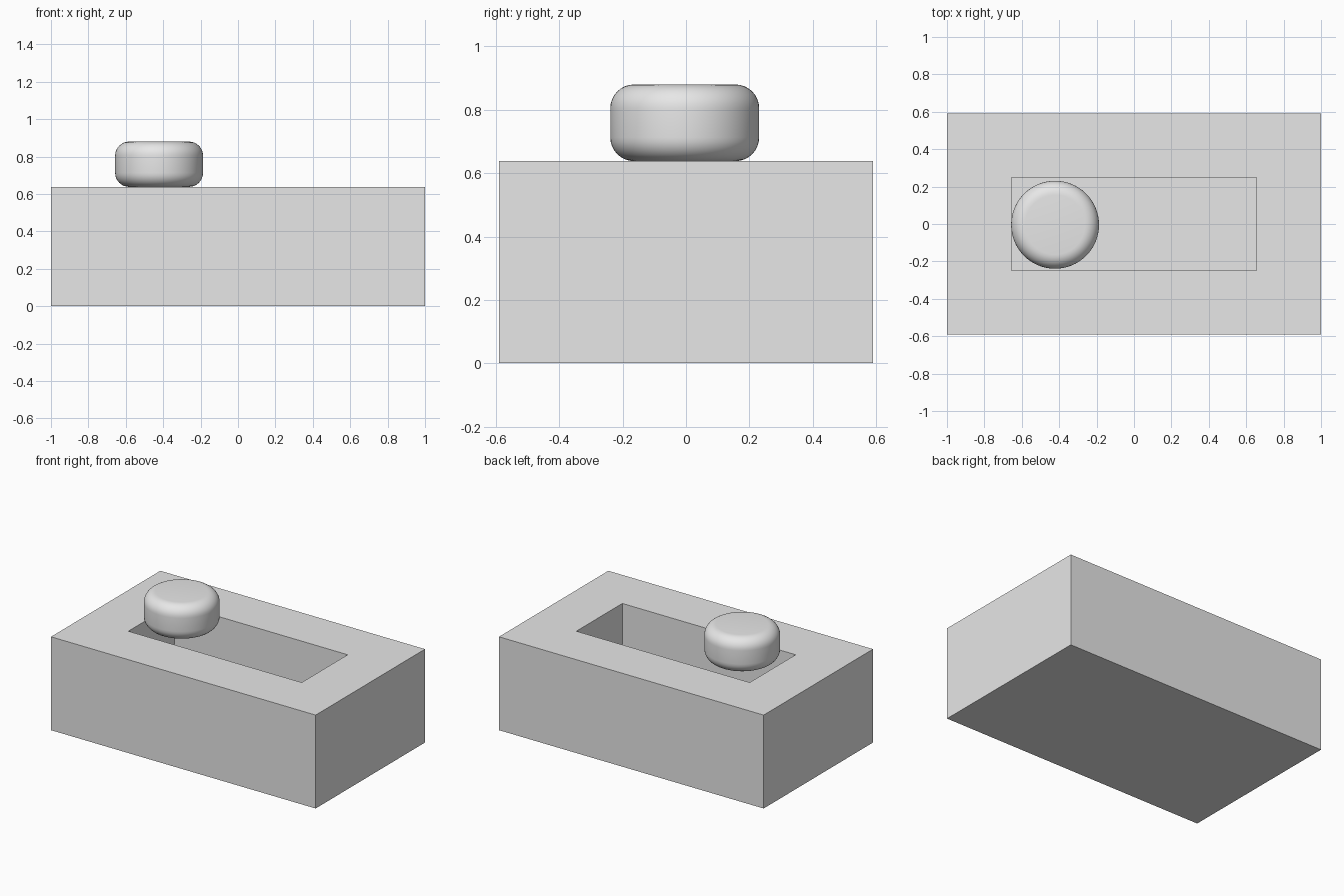
import bpy
import bmesh
import math
from mathutils import Matrix, Vector

default = bpy.data.objects.get("Cube")
if default:
    bpy.data.objects.remove(default, do_unlink=True)

# Single plain grey
grey = bpy.data.materials.new("plain_grey")
grey.use_nodes = True
grey.diffuse_color = (0.8, 0.8, 0.8, 1)
grey.node_tree.nodes["Principled BSDF"].inputs["Base Color"].default_value = (0.8, 0.8, 0.8, 1)


def add_object(name, bm):
    bmesh.ops.recalc_face_normals(bm, faces=bm.faces)
    mesh = bpy.data.meshes.new(name)
    bm.to_mesh(mesh)
    bm.free()
    mesh.materials.append(grey)
    obj = bpy.data.objects.new(name, mesh)
    bpy.context.collection.objects.link(obj)
    return obj


# Base block with a rectangular slot sunk into its top
LENGTH, WIDTH, HEIGHT = 2.0, 1.18, 0.638
SLOT_LENGTH, SLOT_WIDTH, SLOT_DEPTH = 1.31, 0.496, 0.45

bm = bmesh.new()
bmesh.ops.create_cube(bm, size=1, matrix=Matrix.Translation((0, 0, HEIGHT / 2))
                      @ Matrix.Diagonal((LENGTH, WIDTH, HEIGHT, 1)))
bm.normal_update()
top = max(bm.faces, key=lambda f: f.calc_center_median().z)
bmesh.ops.inset_region(bm, faces=[top], thickness=0.1)
for v in top.verts:
    v.co.x = math.copysign(SLOT_LENGTH / 2, v.co.x)
    v.co.y = math.copysign(SLOT_WIDTH / 2, v.co.y)
floor = bmesh.ops.extrude_discrete_faces(bm, faces=[top])["faces"][0]
bmesh.ops.translate(bm, verts=floor.verts, vec=Vector((0, 0, -SLOT_DEPTH)))
add_object("slotted_base", bm)

# Round slider knob at the right-hand end of the slot
KNOB_RADIUS, KNOB_HEIGHT = 0.235, 0.242

bm = bmesh.new()
bmesh.ops.create_cone(bm, cap_ends=True, segments=64, radius1=KNOB_RADIUS,
                      radius2=KNOB_RADIUS, depth=KNOB_HEIGHT)
knob = add_object("slider_knob", bm)
knob.location = (-0.422, -0.004, HEIGHT + KNOB_HEIGHT / 2)
bevel = knob.modifiers.new("rounded_rims", "BEVEL")
bevel.width = 0.075
bevel.segments = 8
bevel.limit_method = "ANGLE"
bevel.angle_limit = math.radians(40)
bpy.context.view_layer.objects.active = knob
knob.select_set(True)
bpy.ops.object.modifier_apply(modifier=bevel.name)
bpy.ops.object.shade_smooth_by_angle(angle=math.radians(40))
